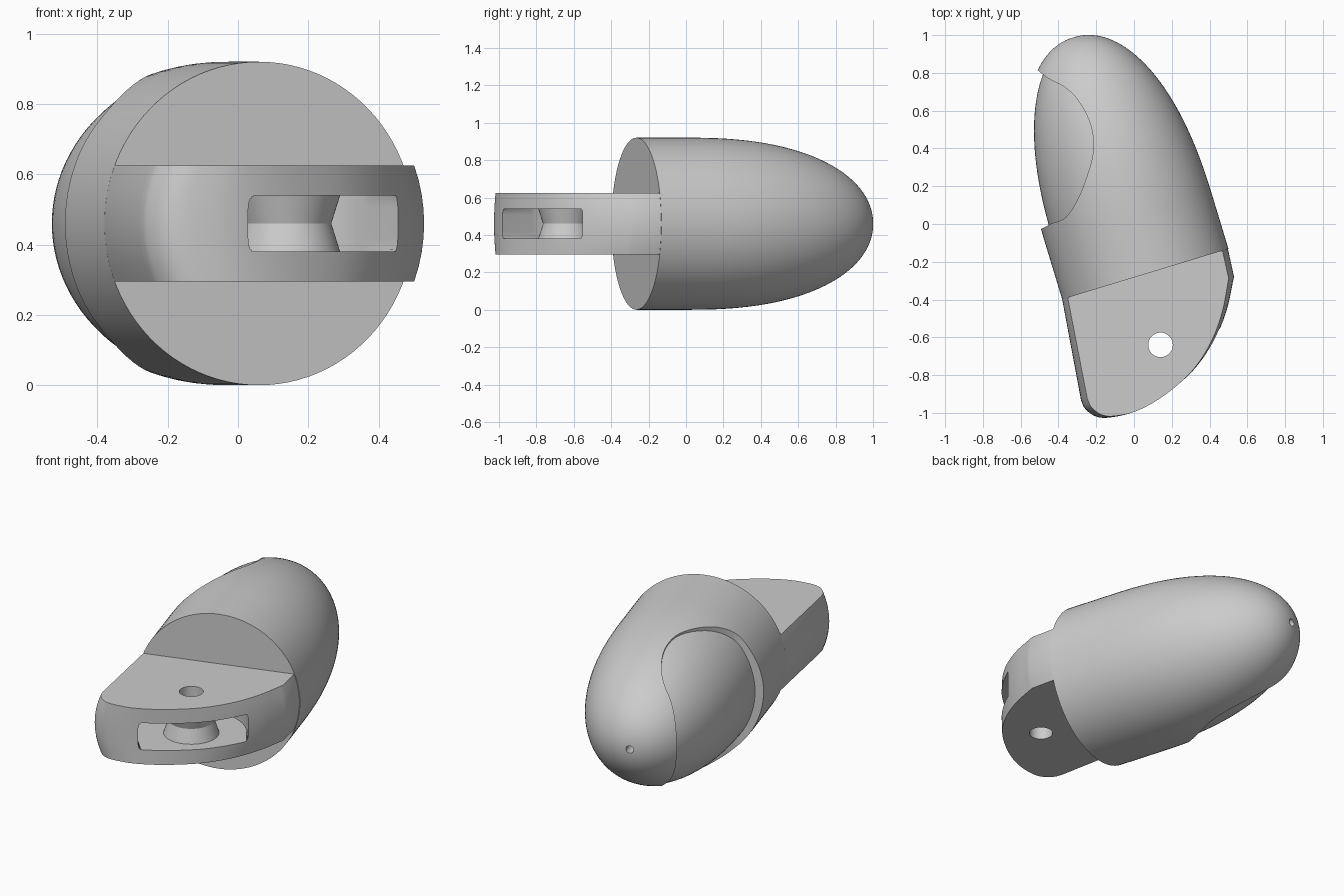
import bpy, bmesh, math
from mathutils import Matrix, Vector

old = bpy.data.objects.get("Cube")
if old:
    bpy.data.objects.remove(old)

R = 0.46            # body radius
LENGTH = 1.31       # body length along its axis
HALF = 0.165        # half thickness of the hinge lug
PIN = (-0.032, -0.382)
# Parts are built with y along the finger axis, then turned into place
PLACE = Matrix.Translation((0.06, -0.265, R)) @ Matrix.Rotation(math.radians(16.9), 4, 'Z')

grey = bpy.data.materials.new("light_grey")
grey.use_nodes = True
grey.diffuse_color = (0.6, 0.6, 0.6, 1)
grey.node_tree.nodes["Principled BSDF"].inputs["Base Color"].default_value = (0.6, 0.6, 0.6, 1)


def make(name, bm):
    bmesh.ops.recalc_face_normals(bm, faces=bm.faces)
    mesh = bpy.data.meshes.new(name)
    bm.to_mesh(mesh)
    bm.free()
    ob = bpy.data.objects.new(name, mesh)
    bpy.context.collection.objects.link(ob)
    ob.matrix_world = PLACE
    mesh.materials.append(grey)
    return ob


def loft(name, rings, bevel=0):
    """Skin a stack of closed rings and cap both ends."""
    bm = bmesh.new()
    loops = [[bm.verts.new(p) for p in ring] for ring in rings]
    for a, b in zip(loops, loops[1:]):
        for i in range(len(a)):
            j = (i + 1) % len(a)
            bm.faces.new((a[i], a[j], b[j], b[i]))
    caps = [bm.faces.new(loops[0]), bm.faces.new(loops[-1])]
    if bevel:
        edges = list({e for f in caps for e in f.edges})
        bmesh.ops.bevel(bm, geom=edges, offset=bevel, segments=5, profile=0.5, affect='EDGES')
    return make(name, bm)


def prism(name, outline, half, bevel=0):
    return loft(name, [[(x, y, z) for x, y in outline] for z in (-half, half)], bevel)


def turned(name, profile, axis, centre=(0, 0), sides=96):
    """Revolve (radius, height) points about the y or z axis."""
    rings = []
    for r, h in profile:
        ring = []
        for k in range(sides):
            a = math.tau * k / sides
            c, s = r * math.cos(a), r * math.sin(a)
            ring.append((centre[0] + c, h, s) if axis == 'Y' else (centre[0] + c, centre[1] + s, h))
        rings.append(ring)
    return loft(name, rings)


def cut(target, tool):
    mod = target.modifiers.new("cut", 'BOOLEAN')
    mod.operation, mod.object, mod.solver = 'DIFFERENCE', tool, 'EXACT'
    bpy.ops.object.select_all(action='DESELECT')
    bpy.context.view_layer.objects.active = target
    target.select_set(True)
    bpy.ops.object.modifier_apply(modifier=mod.name)
    bpy.data.objects.remove(tool)


def spline(points, steps=6):
    """Smooth open curve through the points."""
    pts = [Vector(p) for p in points]
    pts = [2 * pts[0] - pts[1]] + pts + [2 * pts[-1] - pts[-2]]
    out = []
    for a, b, c, d in zip(pts, pts[1:], pts[2:], pts[3:]):
        for k in range(steps):
            t = k / steps
            out.append(0.5 * (2 * b + (c - a) * t + (2 * a - 5 * b + 4 * c - d) * t * t
                              + (3 * b - a - 3 * c + d) * t ** 3))
    return out + [pts[-2]]


# Bullet shaped fingertip body
START = 0.3
profile = [(R, 0), (R, START / 2)]
for k in range(40):
    t = math.sin(k / 40 * math.pi / 2)
    profile.append((R * (1 - t ** 2.3) ** (1 / 2.1), START + t * (LENGTH - START)))
profile.append((0.004, LENGTH))
body = turned("fingertip_body", profile, 'Y')

# Recessed grip pad: everything in the outline outside a shifted copy of the body
seam = spline([(-0.4, 0.4), (-0.316, 0.41), (-0.23, 0.48), (-0.147, 0.583), (-0.08, 0.69),
               (-0.053, 0.78), (-0.05, 0.88), (-0.076, 0.99), (-0.12, 1.07),
               (-0.188, 1.138), (-0.24, 1.21)])
pad_cutter = prism("pad_cutter", [(-0.7, 0.34)] + [tuple(p) for p in seam] + [(-0.4, 1.4), (-0.7, 1.4)], 0.6)
pad_core = turned("pad_core", [(r, h if h else -0.1) for r, h in profile], 'Y', centre=(0.045, 0))
cut(pad_cutter, pad_core)
cut(body, pad_cutter)

# Small cord hole in the tip
cut(body, turned("cord_hole", [(0.022, 0.9), (0.022, 1.5)], 'Y', sides=24))

# Hinge lug with rounded flanks
arc = spline([(0.445, -0.15), (0.355, -0.31), (0.24, -0.45), (0.09, -0.565), (-0.1, -0.645),
              (-0.27, -0.68), (-0.4, -0.672), (-0.47, -0.645), (-0.512, -0.59), (-0.52, -0.54)])
plan = [(0.42, 0.05), (0.42, 0), (0.457, 0)] + [tuple(p) for p in arc] + [(-0.46, 0), (-0.42, 0), (-0.42, 0.05)]
rings = []
for k in range(9):
    z = HALF * (k / 4 - 1)
    squeeze = math.sqrt(1 - (z / R) ** 2)
    rings.append([(x * squeeze, y, z) for x, y in plan])
lug = loft("hinge_lug", rings)

# Cord pocket, open on the curved end, wrapping a waisted pulley
turn = math.radians(21.7)
along, inward = Vector((math.cos(turn), math.sin(turn))), Vector((-math.sin(turn), math.cos(turn)))
centre, half_width = Vector(PIN), 0.3
pocket_plan = [centre - along * half_width - inward * 0.5, centre + along * half_width - inward * 0.5]
for k in range(33):
    a = math.pi * k / 32
    pocket_plan.append(centre + half_width * (along * math.cos(a) + inward * math.sin(a)))
pocket = prism("pocket_cutter", [tuple(p) for p in pocket_plan], 0.08, bevel=0.035)
cut(pocket, turned("pulley_core", [(0.155, -0.1), (0.15, -0.08), (0.125, 0), (0.15, 0.08), (0.155, 0.1)],
                   'Z', centre=PIN, sides=64))
cut(lug, pocket)

# Hinge pin hole
cut(lug, turned("pin_hole", [(0.065, -0.3), (0.065, 0.3)], 'Z', centre=PIN, sides=48))

for ob in (body, lug):
    bpy.ops.object.select_all(action='DESELECT')
    bpy.context.view_layer.objects.active = ob
    ob.select_set(True)
    bpy.ops.object.shade_smooth_by_angle(angle=math.radians(30))
